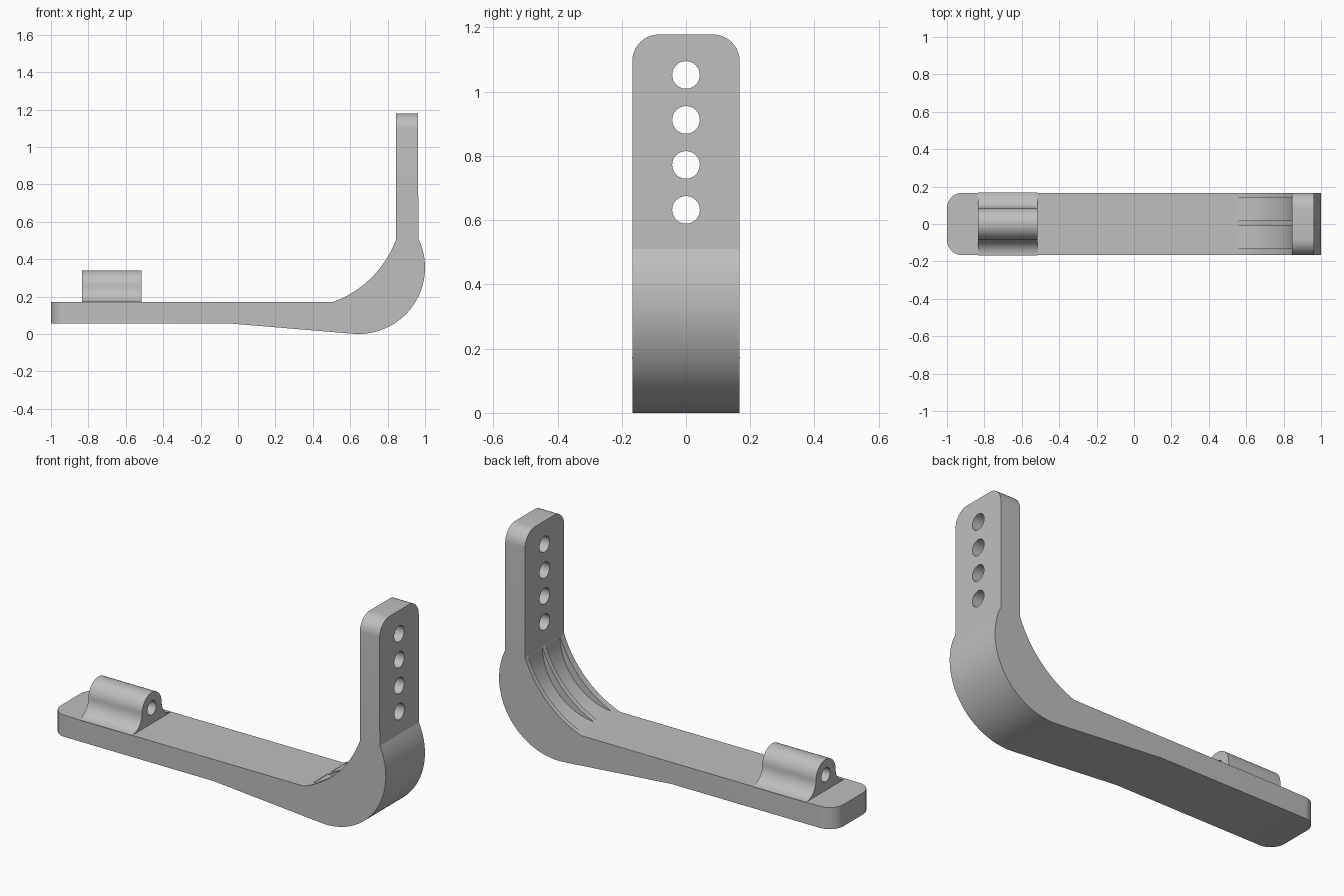
import bpy, bmesh, math
from mathutils import Vector

cube = bpy.data.objects.get("Cube")
if cube:
    bpy.data.objects.remove(cube, do_unlink=True)

HALF = 0.167      # half the width of the bracket
ROUND = 0.083     # corner radius
DECK = 0.172      # height of the arm's upper face

grey = bpy.data.materials.new("plain_grey")
grey.use_nodes = True
colour = (0.52, 0.52, 0.52, 1)
grey.diffuse_color = colour
grey.node_tree.nodes["Principled BSDF"].inputs["Base Color"].default_value = colour


def arc(cx, cy, r, start, end, n):
    """Points on a circle, angles in degrees."""
    angles = [math.radians(start + (end - start) * i / n) for i in range(n + 1)]
    return [(cx + r * math.cos(a), cy + r * math.sin(a)) for a in angles]


def bow(p, q, sag, n):
    """Arc from p to q, bulging by sag to the right of the direction of travel."""
    p, q = Vector(p), Vector(q)
    d = q - p
    r = (d.length_squared / 4 + sag * sag) / (2 * sag)
    c = (p + q) / 2 + Vector((-d.y, d.x)).normalized() * (r - sag)
    a = math.atan2(p.y - c.y, p.x - c.x)
    sweep = 2 * math.asin(d.length / (2 * r))
    return arc(c.x, c.y, r, math.degrees(a), math.degrees(a + sweep), n)


def prism(name, profile, place, depth, round_test=None):
    """Extrude a 2D profile; place turns (u, v) into 3D, depth is the sweep."""
    bm = bmesh.new()
    face = bm.faces.new([bm.verts.new(place(u, v)) for u, v in profile])
    side = bmesh.ops.extrude_face_region(bm, geom=[face])
    moved = [g for g in side["geom"] if isinstance(g, bmesh.types.BMVert)]
    bmesh.ops.translate(bm, verts=moved, vec=depth)
    bmesh.ops.recalc_face_normals(bm, faces=bm.faces)
    if round_test:
        edges = [e for e in bm.edges if round_test(e)]
        bmesh.ops.bevel(bm, geom=edges, offset=ROUND, segments=10,
                        profile=0.5, affect='EDGES')
    mesh = bpy.data.meshes.new(name)
    bm.to_mesh(mesh)
    bm.free()
    mesh.materials.append(grey)
    ob = bpy.data.objects.new(name, mesh)
    bpy.context.collection.objects.link(ob)
    return ob


def cut(target, cutter):
    mod = target.modifiers.new(cutter.name, 'BOOLEAN')
    mod.operation = 'DIFFERENCE'
    mod.solver = 'EXACT'
    mod.object = cutter
    cutter.hide_render = True
    cutter.hide_set(True)
    bpy.context.view_layer.objects.active = target
    bpy.ops.object.modifier_apply(modifier=mod.name)
    bpy.data.objects.remove(cutter, do_unlink=True)


def smooth(ob):
    bpy.ops.object.select_all(action='DESELECT')
    ob.select_set(True)
    bpy.context.view_layer.objects.active = ob
    bpy.ops.object.shade_smooth_by_angle(angle=math.radians(20))


def corner_edge(e):
    """Upright edges of the arm's tip and the top corners of the post."""
    a, b = (v.co for v in e.verts)
    tip = max(a.x, b.x) < -0.99 and abs(a.z - b.z) > 0.05
    top = min(a.z, b.z) > 1.17 and abs(a.x - b.x) > 0.05
    return tip or top


# Bracket: flat arm, thick rounded elbow and upright post
heel, crook = (0.51, DECK), (0.845, 0.505)
outline = [(-1, 0.055), (-0.03, 0.055)]
outline += arc(0.645, 0.355, 0.355, -95, 26, 32)
outline += [(0.963, 1.178), (0.845, 1.178)]
outline += bow(heel, crook, 0.052, 24)[::-1]
outline += [(-1, DECK)]
bracket = prism("bracket", outline, lambda x, z: (x, -HALF, z),
                (0, 2 * HALF, 0), corner_edge)

# Row of holes through the post
for i in range(4):
    hole = prism("post_hole", arc(0, 0.632 + 0.14 * i, 0.043, 0, 348.75, 31),
                 lambda y, z: (0.7, y, z), (0.4, 0, 0))
    cut(bracket, hole)

# Two shallow pockets in the inside of the elbow
start, end = (0.54, 0.182), (0.845, 0.503)
pocket = bow(start, end, 0.085, 24) + [(0.7, 0.5)]
for y in (-0.131, 0.019):
    cut(bracket, prism("elbow_pocket", pocket,
                       lambda x, z: (x, y, z), (0, 0.123, 0)))
smooth(bracket)

# Barrel clip with flared feet and a bore along its length
R = 0.084
axis = DECK + R
section = arc(2 * R, axis, R, -90, -180, 10)
section += arc(0, axis, R, 0, 180, 24)[1:]
section += arc(-2 * R, axis, R, 0, -90, 10)[1:]
section += [(-2 * R + 0.002, DECK - 0.01), (2 * R - 0.002, DECK - 0.01)]
barrel = prism("barrel_clip", section, lambda y, z: (-0.835, y, z), (0.32, 0, 0))
cut(barrel, prism("barrel_bore", arc(0, axis, 0.037, 0, 348.75, 31),
                  lambda y, z: (-0.9, y, z), (0.5, 0, 0)))
smooth(barrel)
